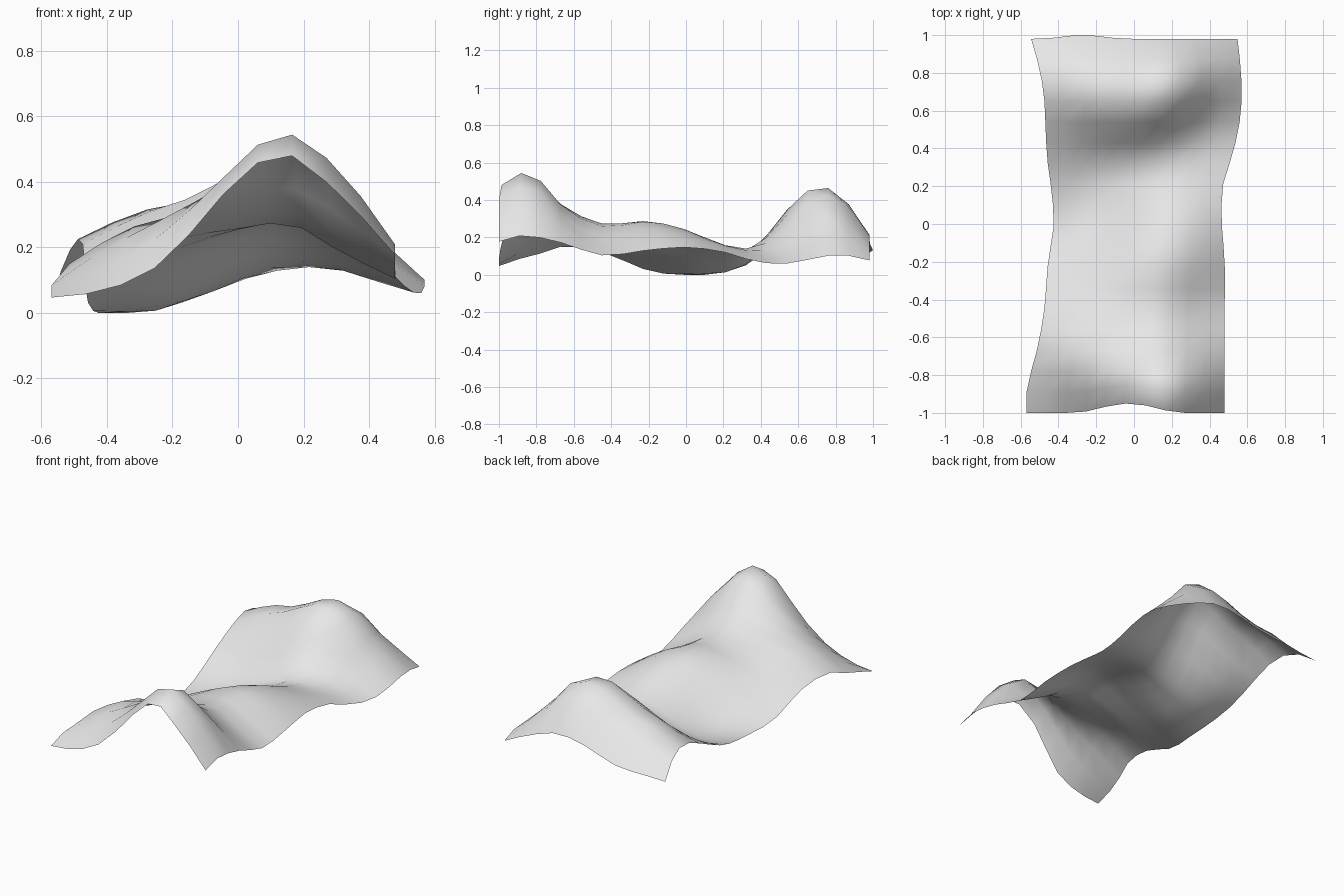
import bpy, bmesh, math

# Cross-sections of the sheet, front to back:
# y, left x, right x, then seven heights evenly spaced from left to right
SECTIONS = [
    (-1.00, -.570, .480, .050, .075, .165, .365, .490, .370, .180),
    (-0.90, -.570, .480, .085, .140, .245, .415, .550, .440, .210),
    (-0.80, -.550, .480, .110, .205, .300, .405, .525, .430, .205),
    (-0.65, -.510, .480, .155, .255, .300, .340, .370, .285, .170),
    (-0.45, -.475, .480, .125, .190, .235, .260, .274, .185, .107),
    (-0.20, -.455, .480, .025, .090, .180, .260, .292, .235, .135),
    (0.00, -.425, .465, .003, .014, .080, .175, .242, .220, .150),
    (0.20, -.440, .470, .030, .012, .045, .110, .160, .158, .125),
    (0.35, -.460, .515, .080, .070, .080, .122, .147, .125, .080),
    (0.50, -.468, .553, .150, .180, .245, .305, .240, .125, .060),
    (0.66, -.475, .570, .215, .305, .365, .455, .430, .220, .085),
    (0.82, -.500, .565, .220, .285, .315, .400, .430, .275, .110),
    (0.98, -.545, .548, .120, .130, .145, .195, .220, .165, .080),
]
COLS, ROWS = 10, 18


def spline(ts, vs, t):
    """Smooth curve through the points (ts, vs)."""
    n = len(ts)
    i = max(k for k in range(n - 1) if ts[k] <= t + 1e-9)

    def slope(k):
        a, b = max(k - 1, 0), min(k + 1, n - 1)
        return (vs[b] - vs[a]) / (ts[b] - ts[a])

    h = ts[i + 1] - ts[i]
    s = (t - ts[i]) / h
    return ((2*s**3 - 3*s**2 + 1) * vs[i] + (s**3 - 2*s**2 + s) * h * slope(i)
            + (3*s**2 - 2*s**3) * vs[i + 1] + (s**3 - s**2) * h * slope(i + 1))


def bump(x, centre, half):
    d = abs(x - centre) / half
    return 0.5 + 0.5 * math.cos(math.pi * d) if d < 1 else 0.0


# Rolling sheet: a coarse grid, smooth shaded
ys = [s[0] for s in SECTIONS]
us = [k / 6 for k in range(7)]
bm = bmesh.new()
grid = []
for r in range(ROWS + 1):
    y = ys[0] + (ys[-1] - ys[0]) * r / ROWS
    left, right, *heights = [spline(ys, [s[k] for s in SECTIONS], y) for k in range(1, 10)]
    row = []
    for c in range(COLS + 1):
        u = c / COLS
        x = left + (right - left) * u
        # wavy front and back edges
        dy = 0.05 * bump(x, -0.03, 0.3) * max(0, 1 - r / 3)
        dy += 0.02 * bump(x, -0.27, 0.25) * max(0, 1 - (ROWS - r) / 3)
        row.append(bm.verts.new((x, y + dy, spline(us, heights, u))))
    grid.append(row)
for r in range(ROWS):
    for c in range(COLS):
        f = bm.faces.new((grid[r][c], grid[r][c + 1], grid[r + 1][c + 1], grid[r + 1][c]))
        f.smooth = True

# Stand on the ground
low = min(v.co.z for v in bm.verts)
for v in bm.verts:
    v.co.z -= low

mesh = bpy.data.meshes.new("rolling_sheet")
bm.to_mesh(mesh)
bm.free()
mat = bpy.data.materials.new("light grey")
mat.diffuse_color = (0.8, 0.8, 0.8, 1)
mesh.materials.append(mat)
bpy.context.collection.objects.link(bpy.data.objects.new("rolling_sheet", mesh))
